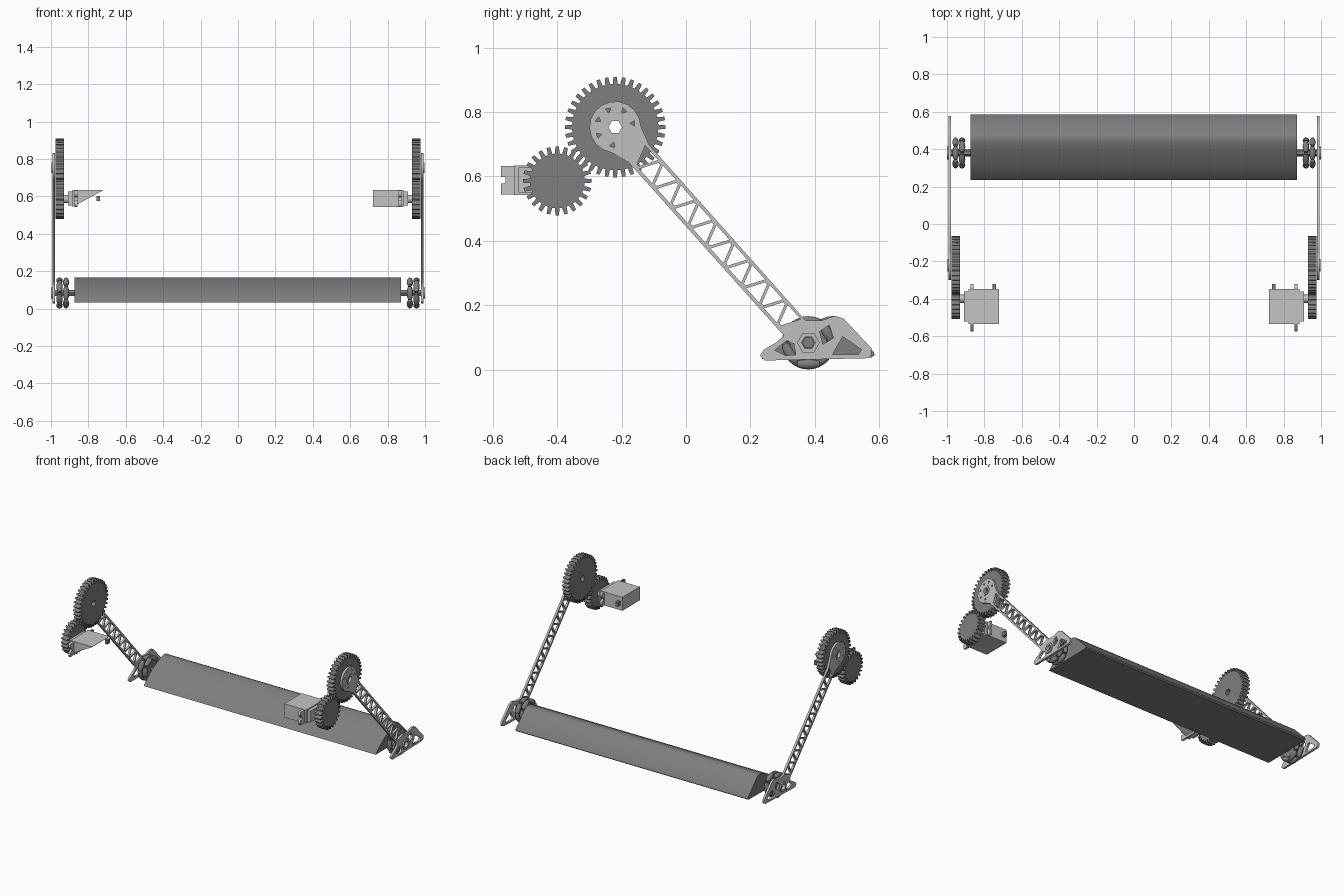
import bpy, bmesh, math
from mathutils import Vector, Matrix

cube = bpy.data.objects.get("Cube")
if cube:
    bpy.data.objects.remove(cube, do_unlink=True)


def material(name, value):
    m = bpy.data.materials.new(name)
    m.use_nodes = True
    m.diffuse_color = (value, value, value, 1)
    m.node_tree.nodes["Principled BSDF"].inputs["Base Color"].default_value = m.diffuse_color
    return m


LIGHT = material("light grey metal", 0.53)
SHELL = material("pale grey casing", 0.55)
DARK = material("dark grey plastic", 0.21)


def finish(name, bm, mat, smooth=False):
    bmesh.ops.remove_doubles(bm, verts=bm.verts, dist=1e-5)
    bmesh.ops.recalc_face_normals(bm, faces=bm.faces)
    mesh = bpy.data.meshes.new(name)
    bm.to_mesh(mesh)
    bm.free()
    mesh.materials.append(mat)
    ob = bpy.data.objects.new(name, mesh)
    bpy.context.collection.objects.link(ob)
    if smooth:
        bpy.ops.object.select_all(action='DESELECT')
        ob.select_set(True)
        bpy.context.view_layer.objects.active = ob
        bpy.ops.object.shade_smooth_by_angle(angle=math.radians(35))
    return ob


def plate(name, loops, xa, xb, mat, smooth=False):
    """Filled y-z outline with holes, extruded between two x positions."""
    curve = bpy.data.curves.new(name, 'CURVE')
    curve.dimensions = '2D'
    curve.fill_mode = 'BOTH'
    curve.extrude = abs(xb - xa) / 2
    for loop in loops:
        sp = curve.splines.new('POLY')
        sp.points.add(len(loop) - 1)
        for pt, co in zip(sp.points, loop):
            pt.co = (co[0], co[1], 0, 1)
        sp.use_cyclic_u = True
    tmp = bpy.data.objects.new(name + " outline", curve)
    bpy.context.collection.objects.link(tmp)
    deps = bpy.context.evaluated_depsgraph_get()
    mesh = bpy.data.meshes.new_from_object(tmp.evaluated_get(deps))
    bm = bmesh.new()
    bm.from_mesh(mesh)
    bpy.data.objects.remove(tmp, do_unlink=True)
    bpy.data.curves.remove(curve)
    bpy.data.meshes.remove(mesh)
    for v in bm.verts:
        v.co = Vector((v.co.z + (xa + xb) / 2, v.co.x, v.co.y))
    return finish(name, bm, mat, smooth)


def ring(c, r, n, turn=0.0):
    return [(c[0] + r * math.cos(turn + math.tau * i / n),
             c[1] + r * math.sin(turn + math.tau * i / n)) for i in range(n)]


def box(name, lo, hi, mat, edit=None):
    bm = bmesh.new()
    bmesh.ops.create_cube(bm, size=1)
    for v in bm.verts:
        v.co = Vector([(a + b) / 2 + k * abs(b - a) for a, b, k in zip(lo, hi, v.co)])
        if edit:
            edit(v.co)
    return finish(name, bm, mat)


def lathe(bm, profile, center, axis, n=14):
    """Add a solid turned about an axis; profile holds (along, radius)."""
    frame = Matrix.Translation(center) @ Vector(axis).to_track_quat('Z', 'Y').to_matrix().to_4x4()
    rings = [[bm.verts.new(frame @ Vector((p[0], p[1], t))) for p in ring((0, 0), r, n)]
             for t, r in profile]
    for a, b in zip(rings, rings[1:]):
        for i in range(n):
            bm.faces.new((a[i], a[(i + 1) % n], b[(i + 1) % n], b[i]))
    bm.faces.new(rings[0])
    bm.faces.new(rings[-1])


def gear_outline(c, teeth, root, tip):
    pts = []
    for i in range(teeth):
        for off, r in ((-.32, root), (-.2, tip), (.2, tip), (.32, root)):
            a = math.tau * (i + off) / teeth
            pts.append((c[0] + r * math.cos(a), c[1] + r * math.sin(a)))
    return pts


HEAD = Vector((-0.22, 0.753))     # upper pivot (y, z)
FOOT = Vector((0.38, 0.083))      # lower pivot
PINION = Vector((-0.40, 0.586))
ALONG = (FOOT - HEAD).normalized()
ACROSS = Vector((-ALONG.y, ALONG.x))


def on_arm(u, v):
    return tuple(HEAD + ALONG * u + ACROSS * v)


# Arm outline: round head, straight rails, pointed foot
HALF = 0.042
head_arc = [on_arm(0.08 * math.cos(a), 0.08 * math.sin(a))
            for a in [math.radians(50 + 20 * i) for i in range(14)]]
foot_edge = [(.27, .143), (.304, .105), (.28, .084), (.242, .062), (.23, .043), (.245, .028),
             (.56, .035), (.577, .043), (.577, .065), (.49, .158), (.462, .167), (.42, .152),
             (.372, .152)]
arm_loops = [[on_arm(0.11, HALF)] + head_arc + [on_arm(0.11, -HALF)] + foot_edge]

# Truss openings alternate from side to side
STEP = 0.0415
for k in range(17):
    u, side = 0.135 + k * STEP, (-1) ** k
    arm_loops.append([on_arm(u - .030, .031 * side), on_arm(u + .030, .031 * side),
                      on_arm(u + .004, -.026 * side), on_arm(u - .004, -.026 * side)])
# Head lightening holes, pivot holes and foot windows
for deg in (60, 110, 160, 205, 255, 310):
    a = math.radians(deg)
    arm_loops.append(ring(on_arm(.057 * math.cos(a), .057 * math.sin(a)), .010, 3, a))
arm_loops += [ring(HEAD, .022, 6), ring(FOOT, .022, 6),
              [(.276, .060), (.313, .090), (.335, .080), (.341, .046), (.31, .043)],
              [(.415, .118), (.445, .138), (.458, .098), (.425, .078)],
              [(.455, .047), (.487, .102), (.545, .062), (.535, .047)]]

for side, label in ((1, "left"), (-1, "right")):
    def sx(x):
        return side * x

    plate(label + "_arm", arm_loops, sx(.978), sx(.992), LIGHT)
    plate(label + "_upper_nut", [ring(HEAD, .033, 6), ring(HEAD, .021, 6)], sx(.99), sx(.996), LIGHT)
    plate(label + "_lower_nut", [ring(FOOT, .035, 6), ring(FOOT, .021, 6)], sx(.99), sx(1.0), LIGHT)

    # Gear pair
    plate(label + "_large_gear", [gear_outline(HEAD, 36, .134, .156), ring(HEAD, .021, 6)],
          sx(.93), sx(.977), DARK)
    plate(label + "_small_gear", [gear_outline(PINION, 24, .085, .107)], sx(.93), sx(.977), DARK)

    # Servo: casing, cap, slotted mounting tab, cable exit, output shaft
    def taper(co):
        if co.x > -.75 and co.z < .6:
            co.z = .632
    box(label + "_servo_body", (sx(.722), -.535, .542), (sx(.886), -.348, .634), SHELL,
        taper if side < 0 else None)
    box(label + "_servo_cap", (sx(.886), -.52, .55), (sx(.908), -.362, .627), SHELL)
    tab = [(-.575, .543), (-.575, .578), (-.56, .578), (-.56, .598), (-.575, .598), (-.575, .632),
           (-.322, .632), (-.322, .598), (-.337, .598), (-.337, .578), (-.322, .578), (-.322, .543)]
    plate(label + "_servo_tab", [tab], sx(.858), sx(.874), SHELL)
    box(label + "_cable_exit", (sx(.738), -.35, .575), (sx(.756), -.322, .603), DARK)
    bm = bmesh.new()
    lathe(bm, [(0, .022), (.04, .022)], (sx(.90), *PINION), (side, 0, 0), 16)
    finish(label + "_servo_shaft", bm, SHELL, True)

    # Roller wheel: two rows of barrel rollers around hub discs
    bm = bmesh.new()
    for row, xc in enumerate((.919, .954)):
        lathe(bm, [(-.009, .058), (.009, .058)], (sx(xc), *FOOT), (side, 0, 0), 24)
        for i in range(6):
            a = math.tau * (i + row / 2) / 6
            radial = Vector((0, math.cos(a), math.sin(a)))
            barrel = [(t, .017 - .083 + math.sqrt(.083 ** 2 - t * t))
                      for t in (-.034, -.024, -.012, 0, .012, .024, .034)]
            lathe(bm, barrel, Vector((sx(xc), *FOOT)) + radial * .066,
                  (0, -math.sin(a), math.cos(a)))
    finish(label + "_roller_wheel", bm, DARK, True)
    bm = bmesh.new()
    lathe(bm, [(0, .019), (.11, .019)], (sx(.868), *FOOT), (side, 0, 0), 6)
    finish(label + "_axle", bm, DARK)

# Long blade between the arms
blade = [(.235, .033), (.255, .055), (.29, .086), (.33, .113), (.37, .136), (.41, .154),
         (.44, .164), (.462, .167), (.482, .158), (.583, .055), (.586, .045), (.578, .038)]
plate("blade", [blade], -.874, .872, DARK, True)
